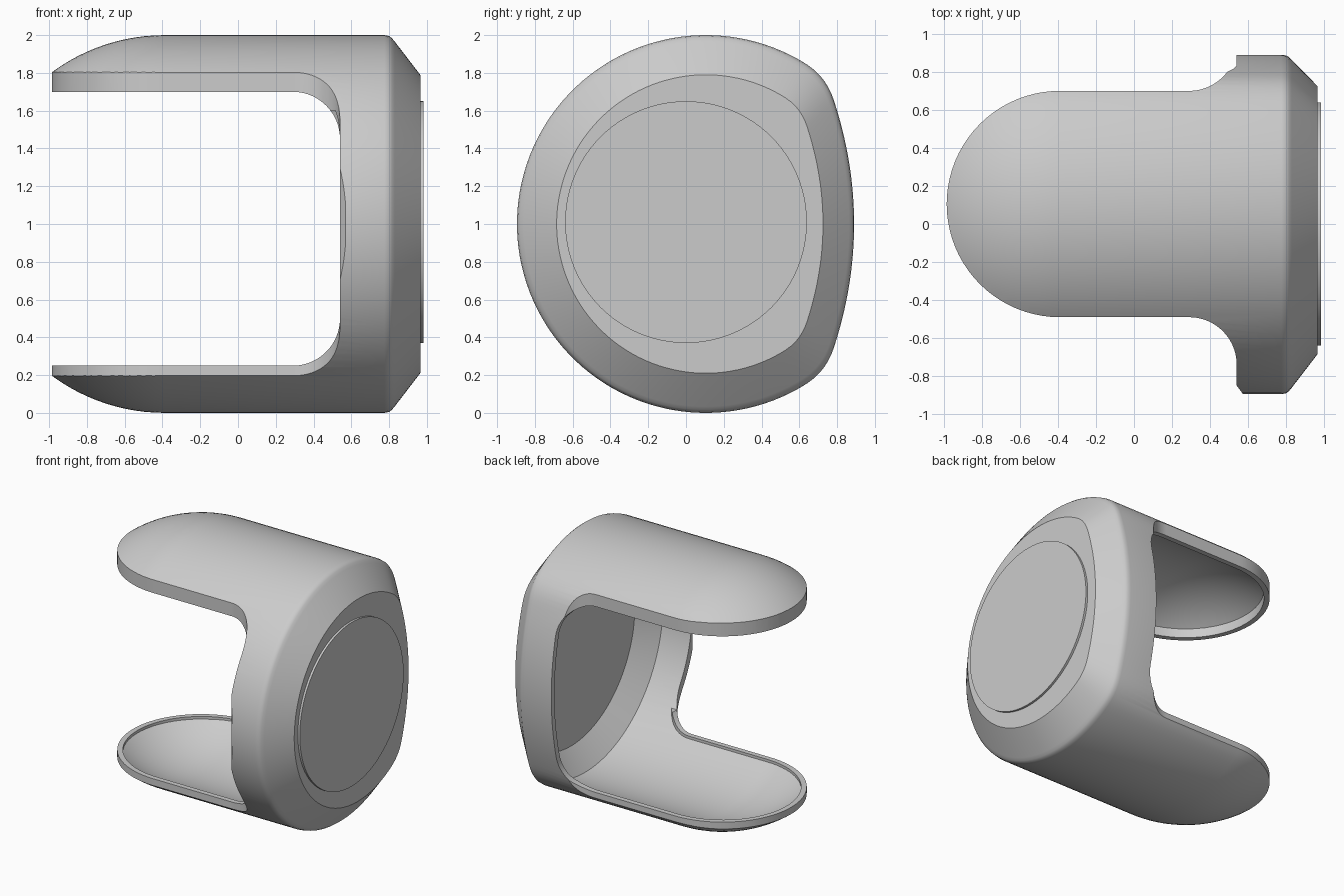
import bpy, bmesh
from math import sin, cos, pi, radians
from mathutils import Matrix

if "Cube" in bpy.data.objects:
    bpy.data.objects.remove(bpy.data.objects["Cube"])

CY, CZ = 0.105, 1.0      # axis of the shell
SEG = 128

grey = bpy.data.materials.new("grey plastic")
grey.use_nodes = True
colour = (0.6, 0.6, 0.6, 1)
grey.diffuse_color = colour
grey.node_tree.nodes["Principled BSDF"].inputs["Base Color"].default_value = colour


def make_object(name, bm):
    bmesh.ops.recalc_face_normals(bm, faces=bm.faces)
    mesh = bpy.data.meshes.new(name)
    bm.to_mesh(mesh)
    bm.free()
    mesh.materials.append(grey)
    ob = bpy.data.objects.new(name, mesh)
    bpy.context.scene.collection.objects.link(ob)
    return ob


def loft(name, rings):
    """Closed solid through rings of equal point count."""
    bm = bmesh.new()
    loops = [[bm.verts.new(p) for p in ring] for ring in rings]
    n = len(loops[0])
    for a, b in zip(loops, loops[1:]):
        for i in range(n):
            j = (i + 1) % n
            bm.faces.new((a[i], a[j], b[j], b[i]))
    bm.faces.new(loops[0])
    bm.faces.new(loops[-1])
    return make_object(name, bm)


def boolean(ob, tool, operation):
    """Apply a boolean and bake the result."""
    mod = ob.modifiers.new("cut", "BOOLEAN")
    mod.operation, mod.object, mod.solver = operation, tool, "EXACT"
    tool.hide_render = True
    deps = bpy.context.evaluated_depsgraph_get()
    mesh = bpy.data.meshes.new_from_object(ob.evaluated_get(deps))
    ob.modifiers.clear()
    ob.data = mesh


def section(x, scale):
    """Round cross-section with a flattened back."""
    ring = []
    for i in range(SEG):
        t = 2 * pi * (i + 0.5) / SEG
        y, z = cos(t), sin(t)
        if y > 0:
            flat, blend = 0.785 - 0.25 * z * z, 0.08
            h = max(blend - abs(y - flat), 0) / blend
            y = min(y, flat) - h * h * blend / 4
        ring.append((x, CY + y * scale, CZ + z * scale))
    return ring


def capsule(name, r, end_rings):
    """Domed towards -x, straight in the middle, bevelled towards +x."""
    angles = [radians(a) for a in range(48, -1, -3)]
    rings = [section(-0.39 - r * sin(a), r * cos(a)) for a in angles]
    return loft(name, rings + [section(x, s) for x, s in end_rings])


def arc(cx, cy, r, start, end, n=20):
    return [(cx + r * cos(radians(start + (end - start) * i / n)),
             cy + r * sin(radians(start + (end - start) * i / n)))
            for i in range(n + 1)]


def tongue_plan(name, inset):
    """Rounded tongue outline that flares into the ring, as a tall prism."""
    r = 0.595 - inset
    half = arc(-0.39, 0, r, 180, 270)
    half += arc(0.29, -0.845, 0.25 + inset, 90, 0)
    half += [(0.54 + inset, -0.955), (0.57 + inset, -0.995),
             (0.57 + inset, -2), (2, -2)]
    outline = half + [(x, -y) for x, y in reversed(half[1:])]
    return loft(name, [[(x, CY + y, z) for x, y in outline] for z in (-1, 3)])


def box(name, x0, x1, z0, z1):
    return loft(name, [[(x0, y, z0), (x1, y, z0), (x1, y, z1), (x0, y, z1)]
                       for y in (-2, 2)])


# Outer shell trimmed to the tongue outline
shell = capsule("shell", 1.0, [(0.775, 1), (0.8, 0.995), (0.815, 0.984),
                               (0.83, 0.966), (0.965, 0.79)])
plan = tongue_plan("plan_cutter", 0)
boolean(shell, plan, "INTERSECT")

# Side opening with rounded inner corners
opening_outline = [(-2, 0.25)] + arc(0.29, 0.5, 0.25, -90, 0) \
    + arc(0.29, 1.45, 0.25, 0, 90) + [(-2, 1.7)]
opening = loft("opening_cutter", [[(x, y, z) for x, z in opening_outline]
                                  for y in (-2, 2)])
boolean(shell, opening, "DIFFERENCE")

# Hollow inside, leaving a raised lip round the tongues
inner_ends = [(0.79, 0.95), (0.915, 0.78)]
hollow = capsule("hollow_cutter", 0.95, inner_ends)
inner_plan = tongue_plan("inner_plan_cutter", 0.04)
boolean(hollow, inner_plan, "INTERSECT")
boolean(shell, hollow, "DIFFERENCE")

# Clear the ring walls between the tongues
ring_hollow = capsule("ring_hollow_cutter", 0.95, inner_ends)
slab = box("slab_cutter", 0.45, 2, 0.35, 1.6)
boolean(ring_hollow, slab, "INTERSECT")
boolean(shell, ring_hollow, "DIFFERENCE")

for helper in (plan, opening, hollow, inner_plan, ring_hollow, slab):
    bpy.data.objects.remove(helper)

# Thin round plate on the closed end
bm = bmesh.new()
bmesh.ops.create_cone(
    bm, cap_ends=True, segments=96, radius1=0.64, radius2=0.64, depth=0.04,
    matrix=Matrix.Translation((0.962, 0, 1.01)) @ Matrix.Rotation(pi / 2, 4, "Y"))
plate = make_object("end_plate", bm)

for ob in (shell, plate):
    bpy.ops.object.select_all(action="DESELECT")
    ob.select_set(True)
    bpy.context.view_layer.objects.active = ob
    bpy.ops.object.shade_smooth_by_angle(angle=radians(30))
